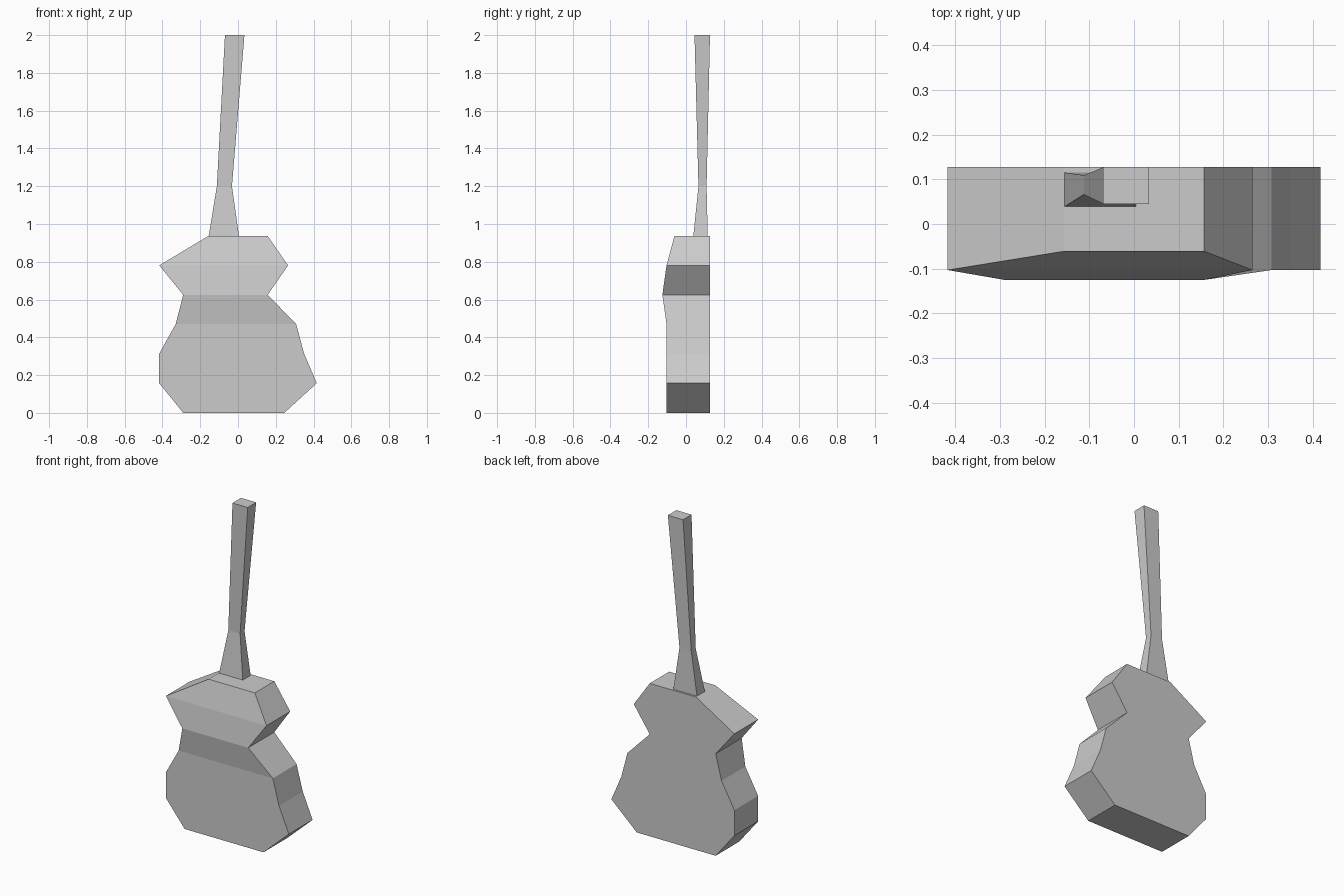
import bpy
import bmesh

if "Cube" in bpy.data.objects:
    bpy.data.objects.remove(bpy.data.objects["Cube"])


def loft(name, sections):
    """Stack rectangular sections (z, x_left, x_right, y_front, y_back) into a closed solid."""
    bm = bmesh.new()
    rings = [[bm.verts.new(p) for p in ((x0, y0, z), (x1, y0, z), (x1, y1, z), (x0, y1, z))]
             for z, x0, x1, y0, y1 in sections]
    for low, high in zip(rings, rings[1:]):
        for i in range(4):
            j = (i + 1) % 4
            bm.faces.new((low[i], low[j], high[j], high[i]))
    bm.faces.new(rings[0][::-1])
    bm.faces.new(rings[-1])
    bmesh.ops.recalc_face_normals(bm, faces=bm.faces)
    mesh = bpy.data.meshes.new(name)
    bm.to_mesh(mesh)
    bm.free()
    obj = bpy.data.objects.new(name, mesh)
    bpy.context.collection.objects.link(obj)
    return obj


# Waisted body with a flat back and a slightly bulging front
BACK = 0.127
loft("guitar_body", [
    (0.000, -0.290, 0.245, -0.103, BACK),
    (0.157, -0.417, 0.417, -0.103, BACK),
    (0.313, -0.417, 0.350, -0.103, BACK),
    (0.470, -0.330, 0.308, -0.103, BACK),
    (0.625, -0.290, 0.157, -0.125, BACK),
    (0.781, -0.417, 0.265, -0.103, BACK),
    (0.937, -0.157, 0.157, -0.061, BACK),
])

# Leaning neck, narrowest just above its flared foot
loft("guitar_neck", [
    (0.937, -0.155, 0.005, 0.039, 0.115),
    (1.200, -0.112, -0.032, 0.066, 0.109),
    (2.000, -0.069, 0.034, 0.045, BACK),
])
